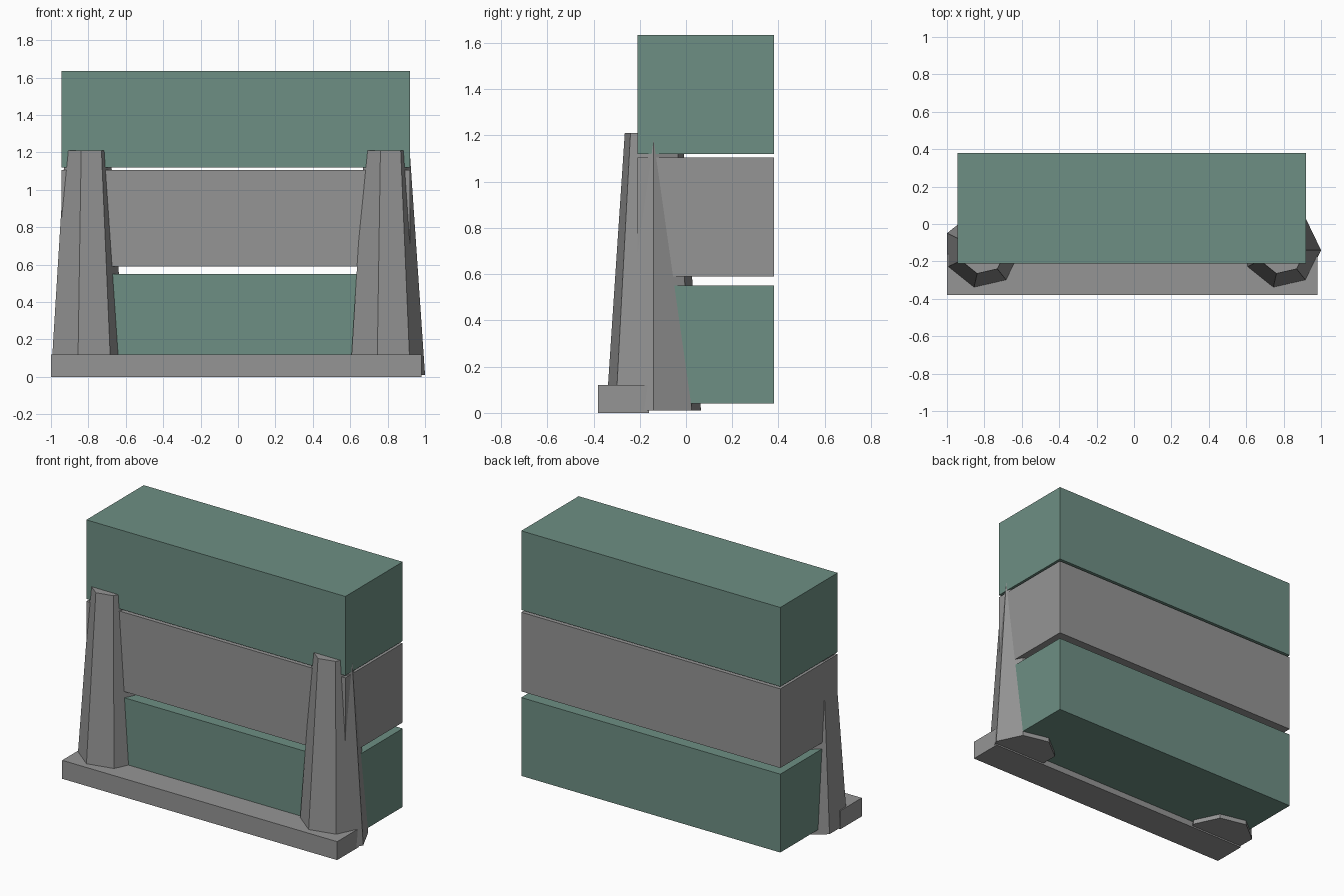
import bpy, bmesh
from mathutils import Matrix, Vector
import math

if "Cube" in bpy.data.objects:
    bpy.data.objects.remove(bpy.data.objects["Cube"])


def material(name, rgb):
    m = bpy.data.materials.new(name)
    m.diffuse_color = (*rgb, 1)
    m.use_nodes = True
    m.node_tree.nodes["Principled BSDF"].inputs["Base Color"].default_value = m.diffuse_color
    return m


grey = material("stone grey", (0.30, 0.30, 0.30))
green = material("muted green", (0.155, 0.275, 0.23))


def add(name, bm, mat):
    bmesh.ops.recalc_face_normals(bm, faces=bm.faces)
    me = bpy.data.meshes.new(name)
    bm.to_mesh(me)
    bm.free()
    me.materials.append(mat)
    ob = bpy.data.objects.new(name, me)
    bpy.context.collection.objects.link(ob)
    return ob


def box(name, lo, hi, mat):
    lo, hi = Vector(lo), Vector(hi)
    bm = bmesh.new()
    bmesh.ops.create_cube(bm, size=1, matrix=Matrix.Translation((lo + hi) / 2)
                          @ Matrix.Diagonal((*(hi - lo), 1)))
    add(name, bm, mat)


def post(name, cx, cy, z0, z1, r0, r1):
    # seven-sided tapered post with a corner pointing to +x
    bm = bmesh.new()
    rings = [[bm.verts.new((cx + r * math.cos(math.tau * i / 7),
                            cy + r * math.sin(math.tau * i / 7), z))
              for i in range(7)] for r, z in ((r0, z0), (r1, z1))]
    for ring in rings:
        bm.faces.new(ring)
    for i in range(7):
        j = (i + 1) % 7
        bm.faces.new((rings[0][i], rings[0][j], rings[1][j], rings[1][i]))
    add(name, bm, mat=grey)


# stacked beams
for name, z0, z1, mat in (("lower_beam", 0.04, 0.55, green),
                          ("middle_beam", 0.59, 1.105, grey),
                          ("upper_beam", 1.12, 1.635, green)):
    box(name, (-0.945, -0.21, z0), (0.92, 0.38, z1), mat)

# front foot plank
box("foot_plank", (-1.0, -0.38, 0), (0.98, -0.16, 0.12), grey)

# supporting posts
for name, x in (("left_post", -0.81), ("right_post", 0.79)):
    post(name, x, -0.14, 0.01, 1.21, 0.21, 0.128)
